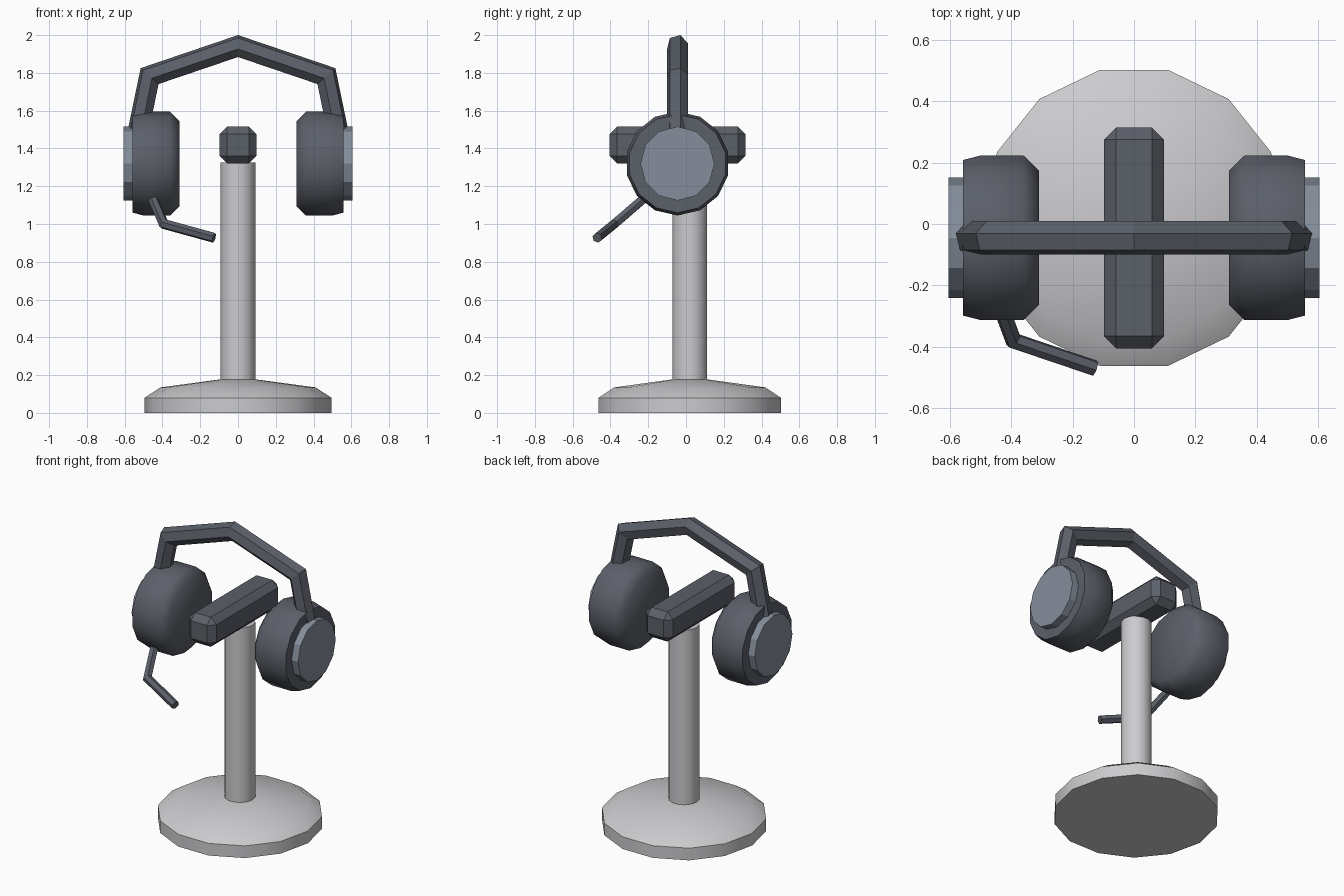
import bpy, bmesh
from math import sin, cos, radians, tau
from mathutils import Vector

cube = bpy.data.objects.get("Cube")
if cube:
    bpy.data.objects.remove(cube, do_unlink=True)


def material(name, r, g, b):
    m = bpy.data.materials.new(name)
    m.use_nodes = True
    m.diffuse_color = (r, g, b, 1)
    m.node_tree.nodes["Principled BSDF"].inputs["Base Color"].default_value = (r, g, b, 1)
    return m


LIGHT = material("light grey", 0.60, 0.60, 0.62)
DARK = material("dark slate", 0.105, 0.115, 0.14)
BLUE = material("blue grey", 0.235, 0.27, 0.33)


def finish(bm, name, mat, smooth=None):
    bmesh.ops.recalc_face_normals(bm, faces=bm.faces)
    mesh = bpy.data.meshes.new(name)
    bm.to_mesh(mesh)
    bm.free()
    ob = bpy.data.objects.new(name, mesh)
    mesh.materials.append(mat)
    bpy.context.collection.objects.link(ob)
    if smooth:
        bpy.ops.object.select_all(action='DESELECT')
        ob.select_set(True)
        bpy.context.view_layer.objects.active = ob
        bpy.ops.object.shade_smooth_by_angle(angle=radians(smooth))
    return ob


def skin(bm, rings):
    """Join rings of points into a closed, capped surface."""
    rings = [[bm.verts.new(p) for p in ring] for ring in rings]
    n = len(rings[0])
    for a, b in zip(rings, rings[1:]):
        for i in range(n):
            j = (i + 1) % n
            bm.faces.new((a[i], a[j], b[j], b[i]))
    bm.faces.new(rings[0])
    bm.faces.new(rings[-1])


def lathe(name, profile, sides, place, mat, smooth):
    """Turn (radius, height) pairs; place maps (a, b, height) to a point."""
    bm = bmesh.new()
    skin(bm, [[place(r * cos(tau * i / sides), r * sin(tau * i / sides), h)
               for i in range(sides)] for r, h in profile])
    return finish(bm, name, mat, smooth)


def tube(name, path, radius, sides, turn, ref, mat):
    """Sweep a polygon along a path with mitred corners."""
    path = [Vector(p) for p in path]
    dirs = [(b - a).normalized() for a, b in zip(path, path[1:])]
    v = dirs[0].cross(Vector(ref)).normalized()
    u = v.cross(dirs[0])
    angles = [radians(turn) + tau * i / sides for i in range(sides)]
    ring = [path[0] + radius * (u * cos(a) + v * sin(a)) for a in angles]
    rings = [ring]
    for k, d in enumerate(dirs):
        n = d + dirs[min(k + 1, len(dirs) - 1)]
        ring = [p + d * ((path[k + 1] - p).dot(n) / d.dot(n)) for p in ring]
        rings.append(ring)
    bm = bmesh.new()
    skin(bm, rings)
    return finish(bm, name, mat)


# Stand: dished foot and round pole
STAND_Y = 0.02
upright = lambda a, b, h: (a, b + STAND_Y, h)
lathe("stand_base", [(0.495, 0), (0.495, 0.08), (0.41, 0.135), (0.09, 0.178)],
      14, upright, LIGHT, 30)
lathe("stand_pole", [(0.093, 0.15), (0.093, 1.325)], 14, upright, LIGHT, 30)

# Bevelled rest bar across the pole
SET_Y = -0.045
bm = bmesh.new()
bmesh.ops.create_cube(bm, size=1)
bmesh.ops.scale(bm, vec=(0.196, 0.72, 0.195), verts=bm.verts)
bmesh.ops.translate(bm, vec=(0, SET_Y, 1.418), verts=bm.verts)
bmesh.ops.bevel(bm, geom=bm.edges[:], offset=0.04, segments=1, affect='EDGES')
finish(bm, "rest_bar", DARK)

# Ear cups with outer plates
EAR_Z = 1.32
for side, label in ((1, "left"), (-1, "right")):
    sideways = lambda a, b, h: (side * h, SET_Y + b, EAR_Z + a)
    lathe(label + "_ear_cup",
          [(0.225, 0.31), (0.275, 0.36), (0.275, 0.50), (0.26, 0.558)],
          14, sideways, DARK, 50)
    lathe(label + "_ear_plate", [(0.196, 0.55), (0.196, 0.605)],
          12, sideways, BLUE, 25)

# Headband: six-sided bar bent over the top
half = [(0.55, 1.388), (0.468, 1.783)]
band = [(-x, SET_Y, z) for x, z in half] + [(0, SET_Y, 1.942)]
band += [(x, SET_Y, z) for x, z in reversed(half)]
tube("headband", band, 0.057, 6, 15, (0, 1, 0), DARK)

# Microphone arm on the right cup
tube("microphone_arm",
     [(-0.46, -0.2, 1.155), (-0.393, -0.38, 1.0), (-0.127, -0.47, 0.927)],
     0.027, 6, 15, (0, 1, 0), DARK)
